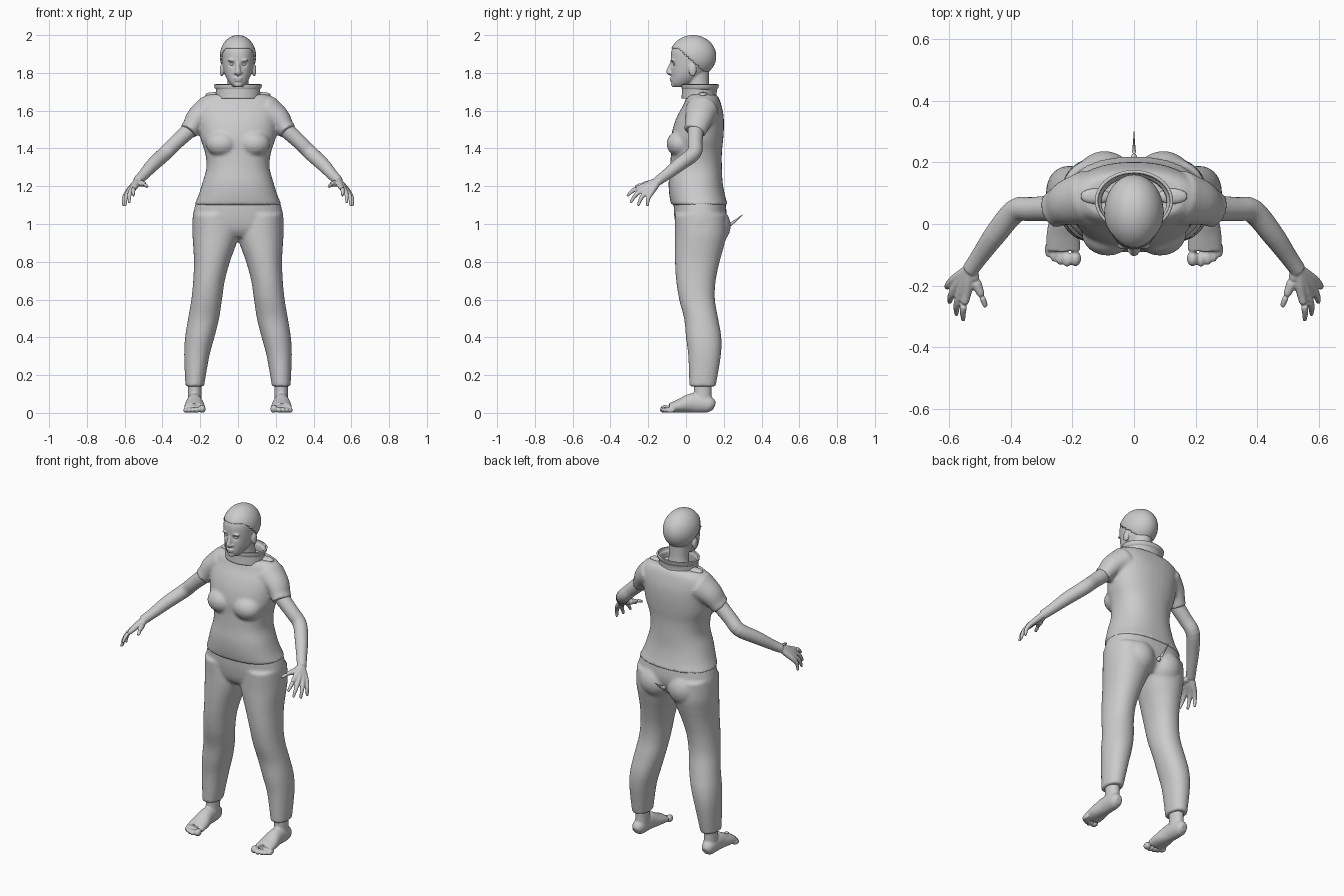
import bpy, bmesh, math
from mathutils import Vector, Matrix


def spline(pts, k=4):
    """Catmull-Rom resampling of a list of number tuples."""
    out = []
    for i in range(len(pts) - 1):
        a, b = pts[max(i - 1, 0)], pts[i]
        c, d = pts[i + 1], pts[min(i + 2, len(pts) - 1)]
        for j in range(k):
            t = j / k
            out.append([0.5 * (2 * q + (r - p) * t + (2 * p - 5 * q + 4 * r - s) * t * t
                        + (3 * q - p - 3 * r + s) * t ** 3) for p, q, r, s in zip(a, b, c, d)])
    return out + [list(pts[-1])]


def tube(bm, pts, flat=False, n=28, p=2.0, caps=True):
    """Loft of (super)ellipses; each point is x, y, z, radius_u, radius_v."""
    pts, rings = spline(pts), []
    for i, q in enumerate(pts):
        t = Vector(pts[min(i + 1, len(pts) - 1)][:3]) - Vector(pts[max(i - 1, 0)][:3])
        t = Vector((0, 0, 1)) if flat else t.normalized()
        ref = Vector((0, 0, 1)) if abs(t.y) > 0.9 else Vector((0, 1, 0))
        u = t.cross(ref).normalized()
        v = u.cross(t)
        ring = []
        for k in range(n):
            a = 2 * math.pi * k / n
            c, s = math.cos(a), math.sin(a)
            c = math.copysign(abs(c) ** (2 / p), c) * q[3]
            s = math.copysign(abs(s) ** (2 / p), s) * q[4]
            ring.append(bm.verts.new(Vector(q[:3]) + u * c + v * s))
        rings.append(ring)
    for r0, r1 in zip(rings, rings[1:]):
        for k in range(n):
            bm.faces.new((r0[k], r0[(k + 1) % n], r1[(k + 1) % n], r1[k]))
    if caps:
        bm.faces.new(rings[0])
        bm.faces.new(rings[-1])


def layers(bm, rows, p=2.3):
    """Horizontal loft; each row is z, x_min, x_max, y_min, y_max."""
    tube(bm, [((a + b) / 2, (c + d) / 2, z, (b - a) / 2, (d - c) / 2)
              for z, a, b, c, d in rows], flat=True, n=40, p=p)


def ball(bm, c, r):
    bmesh.ops.create_uvsphere(bm, u_segments=24, v_segments=16, radius=1,
                              matrix=Matrix.Translation(c) @ Matrix.Diagonal((*r, 1)))


def finish(name, bm, voxel=0, smooth=4, mirror=False):
    """Mesh object; overlapping pieces are fused by a voxel remesh."""
    bmesh.ops.recalc_face_normals(bm, faces=bm.faces)
    me = bpy.data.meshes.new(name)
    bm.to_mesh(me)
    bm.free()
    ob = bpy.data.objects.new(name, me)
    bpy.context.collection.objects.link(ob)
    if voxel:
        m = ob.modifiers.new("fuse", 'REMESH')
        m.mode, m.voxel_size = 'VOXEL', voxel
        m = ob.modifiers.new("soften", 'SMOOTH')
        m.factor, m.iterations = 0.5, smooth
        dg = bpy.context.evaluated_depsgraph_get()
        baked = bpy.data.meshes.new_from_object(ob.evaluated_get(dg))
        ob.modifiers.clear()
        ob.data = baked
    for f in ob.data.polygons:
        f.use_smooth = True
    if mirror:
        ob.modifiers.new("mirror", 'MIRROR').use_mirror_merge = False
    return ob


# Shirt: torso, bust and short sleeves
bm = bmesh.new()
layers(bm, [(z, -w, w, f, b) for z, w, f, b in [
    (1.10, .232, -.078, .222), (1.15, .21, -.088, .207), (1.22, .188, -.092, .194),
    (1.30, .167, -.084, .19), (1.38, .175, -.08, .19), (1.45, .198, -.08, .197),
    (1.52, .208, -.066, .201), (1.58, .215, -.042, .198), (1.63, .215, -.014, .187),
    (1.665, .195, .0, .175), (1.685, .16, .015, .16)]])
for s in (-1, 1):
    ball(bm, (s * .085, -.03, 1.425), (.085, .073, .07))
    tube(bm, [(s * .15, .085, 1.60, .085, .09), (s * .212, .07, 1.56, .065, .075),
              (s * .245, .055, 1.515, .051, .063), (s * .264, .045, 1.49, .05, .06)])
finish("shirt", bm, .009, 4)

# Collar band with a flared lip
bm = bmesh.new()
tube(bm, [(0, .07, 1.665, .106, .084), (0, .07, 1.69, .106, .082), (0, .072, 1.715, .107, .083),
          (0, .074, 1.725, .114, .088), (0, .075, 1.74, .117, .09)], flat=True, n=48, caps=False)
m = finish("collar", bm).modifiers.new("thickness", 'SOLIDIFY')
m.thickness = .01

# Trousers: pelvis, seat and two legs
bm = bmesh.new()
layers(bm, [(.93, -.19, .19, -.02, .16), (.97, -.235, .235, -.048, .195),
            (1.04, -.24, .24, -.062, .215), (1.12, -.222, .222, -.066, .208)])
for s in (-1, 1):
    ball(bm, (s * .095, .125, .99), (.105, .112, .11))
    layers(bm, [(z, *sorted((s * a, s * b)), f, k) for z, a, b, f, k in [
        (.14, .18, .278, .018, .157), (.3, .152, .285, .012, .184), (.4, .125, .28, .0, .187),
        (.5, .10, .264, -.01, .17), (.6, .085, .247, -.036, .153), (.7, .07, .237, -.052, .157),
        (.8, .043, .233, -.058, .178), (.88, .014, .237, -.059, .2),
        (.95, -.005, .241, -.058, .215), (1.05, .01, .238, -.058, .21)]], p=2.15)
finish("trousers", bm, .009, 4)

# Pointed fold at the back seam
bm = bmesh.new()
tube(bm, [(0, .205, .985, .012, .014), (0, .245, 1.005, .005, .008), (0, .30, 1.05, .001, .001)], n=8)
finish("seam_spike", bm)

# Arm with palm, fingers and thumb
bm = bmesh.new()
tube(bm, [(x, y, z, r, r) for x, y, z, r in [
    (.215, .06, 1.54, .042), (.26, .052, 1.495, .042), (.33, .048, 1.43, .039),
    (.385, .042, 1.375, .039), (.45, -.035, 1.315, .036), (.50, -.105, 1.26, .029),
    (.532, -.15, 1.228, .026)]])
wrist = Vector((.53, -.145, 1.23))
fingers = [((.543, -.232, 1.198), (.553, -.312, 1.148)), ((.562, -.225, 1.185), (.575, -.294, 1.112)),
           ((.578, -.206, 1.172), (.597, -.254, 1.096)), ((.588, -.184, 1.165), (.606, -.204, 1.094))]
for knuckle, tip in fingers:
    k, t = Vector(knuckle), Vector(tip)
    mid = k.lerp(t, .5) + Vector((.006, -.006, .006))
    tube(bm, [(*wrist, .018, .018), (*wrist.lerp(k, .5), .018, .018), (*k, .0145, .0145),
              (*mid, .0115, .0115), (*t, .007, .007)], n=14)
tube(bm, [(*wrist, .019, .019), (.512, -.19, 1.215, .018, .018), (.495, -.23, 1.21, .012, .012),
          (.48, -.268, 1.197, .008, .008)], n=14)
finish("arm", bm, .0045, 3, mirror=True)

# Bare foot with ankle and toes
bm = bmesh.new()
tube(bm, [(.234, .15, .034, .018, .02), (.233, .13, .042, .034, .04), (.232, .09, .05, .039, .05),
          (.231, .03, .052, .042, .051), (.23, -.03, .038, .053, .037), (.229, -.085, .026, .055, .025)])
tube(bm, [(.231, .085, .04, .038, .055), (.229, .088, .10, .036, .047), (.229, .088, .18, .037, .048)])
for i in range(5):
    r = (.021, .0155, .015, .0145, .014)[i]
    y = (-.112, -.115, -.108, -.098, -.083)[i]
    ball(bm, ((.19, .217, .239, .259, .277)[i], y, r), (r * .9, .025, r))
finish("foot", bm, .005, 3, mirror=True)

# Head, neck, ears, nose, lips and the top of the shoulders
bm = bmesh.new()
layers(bm, [(z, -w, w, f, b) for z, w, f, b in [
    (1.725, .024, -.062, -.01), (1.745, .044, -.076, .035), (1.78, .065, -.078, .085),
    (1.82, .078, -.079, .125), (1.87, .085, -.081, .147), (1.92, .085, -.076, .148),
    (1.96, .068, -.048, .128), (1.985, .035, -.005, .085)]], p=2.15)
layers(bm, [(1.65, -.085, .085, .01, .14), (1.69, -.062, .062, .015, .13),
            (1.74, -.055, .055, .01, .122), (1.82, -.058, .058, .0, .122)], p=2)
tube(bm, [(0, -.074, 1.855, .008, .01), (0, -.086, 1.825, .011, .012), (0, -.092, 1.803, .015, .013),
          (0, -.08, 1.795, .012, .008)], n=14)
ball(bm, (0, -.078, 1.771), (.023, .010, .006))
ball(bm, (0, -.077, 1.76), (.02, .010, .006))
ball(bm, (0, -.064, 1.738), (.022, .016, .014))
for s in (-1, 1):
    ball(bm, (s * .086, .035, 1.815), (.011, .021, .034))
    ball(bm, (s * .015, -.084, 1.8), (.008, .010, .007))
    ball(bm, (s * .032, -.071, 1.866), (.024, .012, .007))
    ball(bm, (s * .125, .09, 1.684), (.05, .026, .014))
head = finish("head", bm, .005, 3)
for v in head.data.vertices:      # eye sockets
    d = Vector((abs(v.co.x) - .031, v.co.z - 1.846))
    if v.co.y < -.02:
        v.co.y += .011 * math.exp(-d.length_squared / .00022)

# Eyes
bm = bmesh.new()
for s in (-1, 1):
    ball(bm, (s * .031, -.056, 1.846), (.013, .013, .010))
finish("eyes", bm)

# Short hair cap, lower at the nape than at the forehead
bm = bmesh.new()
bmesh.ops.create_uvsphere(bm, u_segments=64, v_segments=48, radius=1,
                          matrix=Matrix.Translation((0, .037, 1.888)) @ Matrix.Diagonal((.096, .123, .112, 1)))
low = [v for v in bm.verts if v.co.z < max(1.80, min(1.925, 1.925 - .9 * (v.co.y + .045)))]
bmesh.ops.delete(bm, geom=low, context='VERTS')
m = finish("hair", bm).modifiers.new("thickness", 'SOLIDIFY')
m.thickness = .012
